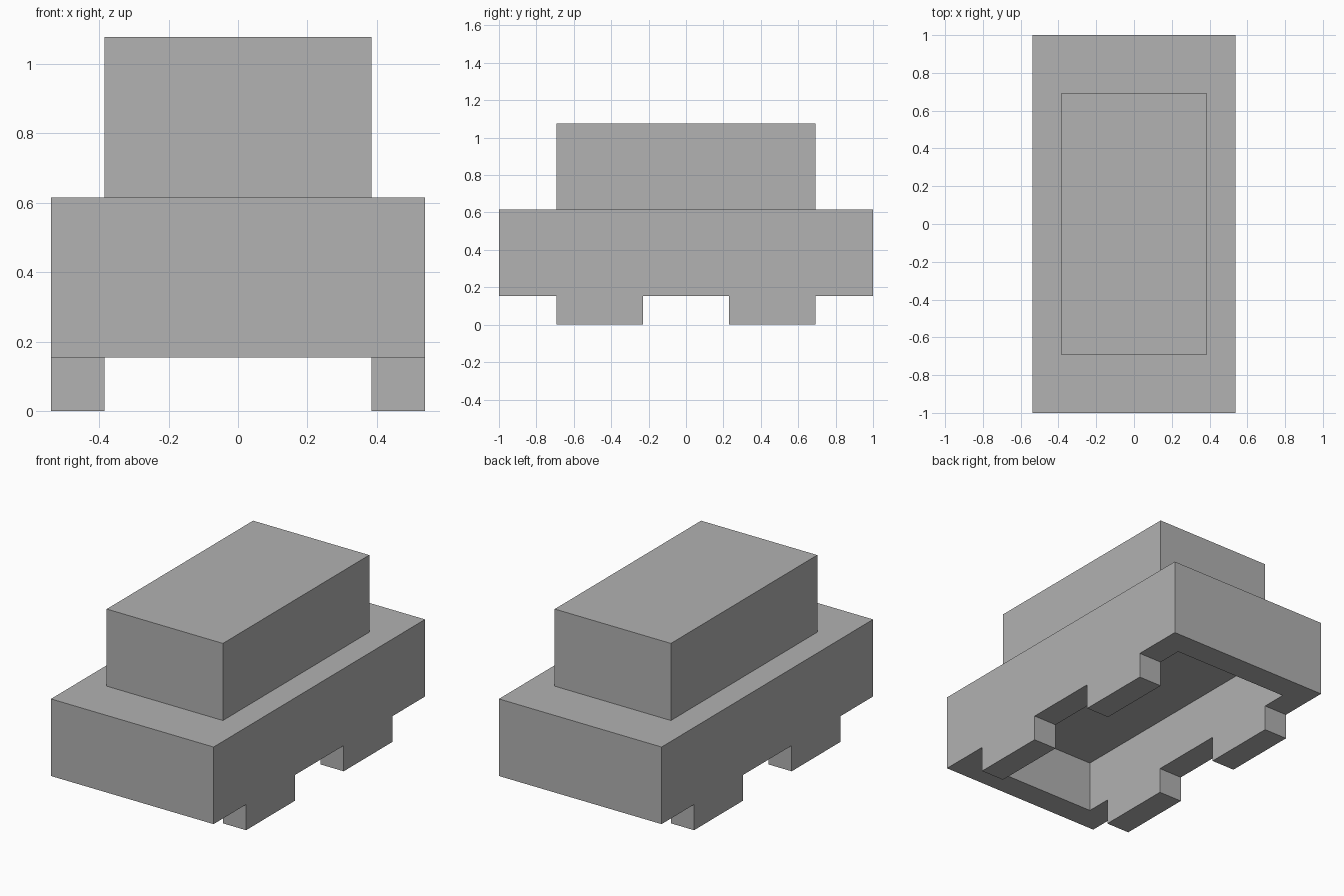
import bpy
import bmesh
from mathutils import Matrix, Vector

cube = bpy.data.objects.get("Cube")
if cube:
    bpy.data.objects.remove(cube, do_unlink=True)

U = 1 / 13  # one grid module: the hull is 26 modules long

grey = bpy.data.materials.new("plain grey")
grey.use_nodes = True
grey.diffuse_color = (0.445, 0.445, 0.445, 1)
grey.node_tree.nodes["Principled BSDF"].inputs["Base Color"].default_value = grey.diffuse_color


def box(name, low, high):
    """Box between two corners, given in modules."""
    low, high = Vector(low) * U, Vector(high) * U
    bm = bmesh.new()
    place = Matrix.Translation((low + high) / 2) @ Matrix.Diagonal((*(high - low), 1))
    bmesh.ops.create_cube(bm, size=1, matrix=place)
    mesh = bpy.data.meshes.new(name)
    bm.to_mesh(mesh)
    bm.free()
    mesh.materials.append(grey)
    obj = bpy.data.objects.new(name, mesh)
    bpy.context.collection.objects.link(obj)
    return obj


# Hull block, from the feet up to the deck
hull = box("hull", (-7, -13, 0), (7, 13, 8))

# Hollow underside, and the gaps in front of, between and behind the feet
cutters = [
    box("underside_cutter", (-5, -11, -1), (5, 11, 6)),
    box("front_gap_cutter", (-8, -14, -1), (8, -9, 2)),
    box("middle_gap_cutter", (-8, -3, -1), (8, 3, 2)),
    box("back_gap_cutter", (-8, 9, -1), (8, 14, 2)),
]
for cutter in cutters:
    cutter.hide_render = True
    cut = hull.modifiers.new(cutter.name, 'BOOLEAN')
    cut.operation = 'DIFFERENCE'
    cut.solver = 'EXACT'
    cut.object = cutter

# Bake the cuts, then drop the cutters
bpy.context.view_layer.update()
evaluated = hull.evaluated_get(bpy.context.evaluated_depsgraph_get())
carved = bpy.data.meshes.new_from_object(evaluated)
hull.modifiers.clear()
hull.data = carved
for cutter in cutters:
    bpy.data.objects.remove(cutter, do_unlink=True)

# Cabin on the deck
cabin = box("cabin", (-5, -9, 8), (5, 9, 14))
